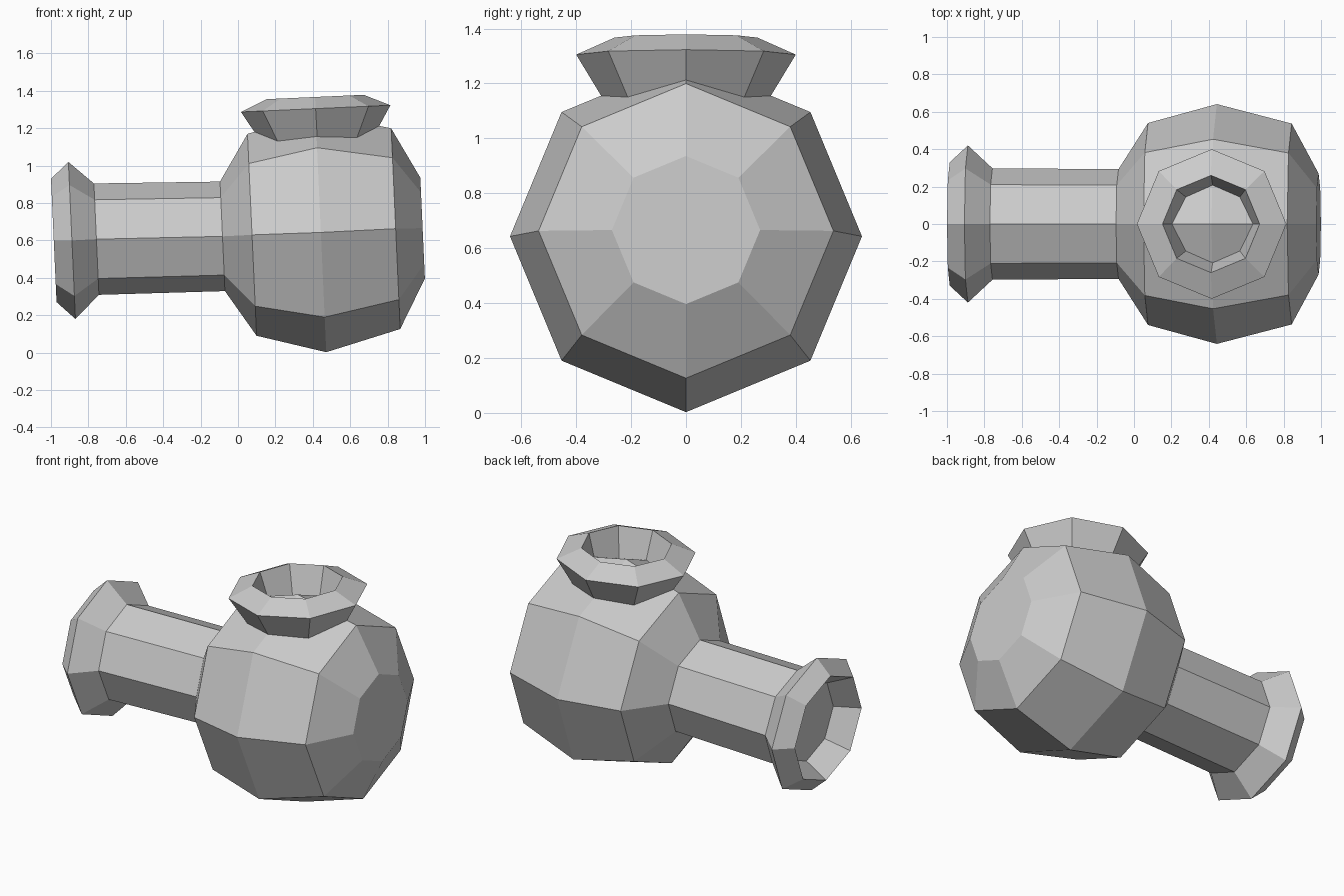
import bpy, bmesh
from math import sin, cos, pi
from mathutils import Vector

if "Cube" in bpy.data.objects:
    bpy.data.objects.remove(bpy.data.objects["Cube"])

TILT = 0.045   # the whole fitting leans slightly about y
SIDES = 8
along = Vector((cos(TILT), 0, sin(TILT)))
up = Vector((-sin(TILT), 0, cos(TILT)))
side = Vector((0, 1, 0))


def loft(name, rings, u, v, closed=False):
    """Join octagonal rings (x, z, radius) lying in the u/v plane."""
    bm = bmesh.new()
    loops = []
    for x, z, r in rings:
        c = Vector((x, 0, z))
        loops.append([bm.verts.new(c + r * (cos(2 * pi * i / SIDES) * u + sin(2 * pi * i / SIDES) * v))
                      for i in range(SIDES)])
    pairs = list(zip(loops, loops[1:]))
    if closed:
        pairs.append((loops[-1], loops[0]))
    else:
        bm.faces.new(loops[0])
        bm.faces.new(loops[-1])
    for a, b in pairs:
        for i in range(SIDES):
            j = (i + 1) % SIDES
            bm.faces.new((a[i], a[j], b[j], b[i]))
    bmesh.ops.recalc_face_normals(bm, faces=bm.faces)
    mesh = bpy.data.meshes.new(name)
    bm.to_mesh(mesh)
    bm.free()
    ob = bpy.data.objects.new(name, mesh)
    bpy.context.collection.objects.link(ob)
    return ob


# Bulb, stem and flared mouth with a shallow recess
loft("bulb_and_stem", [
    (0.987, 0.666, 0.27),
    (0.843, 0.663, 0.537),
    (0.443, 0.643, 0.641),
    (0.075, 0.630, 0.540),
    (-0.083, 0.622, 0.293),
    (-0.757, 0.607, 0.298),
    (-0.888, 0.600, 0.42),
    (-0.985, 0.600, 0.33),
    (-0.845, 0.604, 0.25),
], up, side)

# Hollow collar on top of the bulb
loft("top_collar", [
    (0.424, 1.140, 0.30),
    (0.415, 1.305, 0.40),
    (0.412, 1.367, 0.26),
    (0.424, 1.140, 0.19),
], along, side, closed=True)
